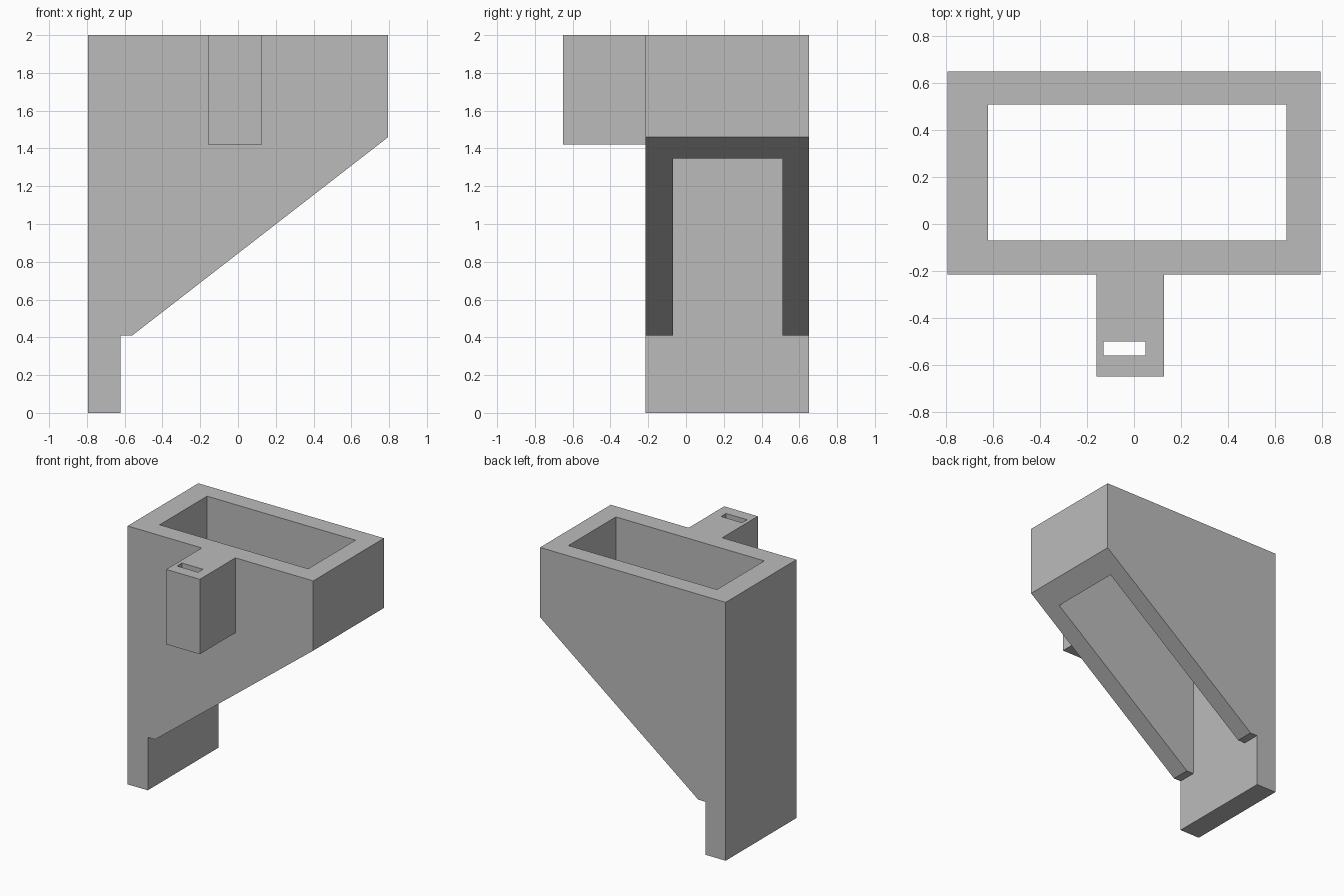
import bpy
import bmesh

if "Cube" in bpy.data.objects:
    bpy.data.objects.remove(bpy.data.objects["Cube"], do_unlink=True)

grey = bpy.data.materials.new("plain grey")
grey.use_nodes = True
colour = (0.5, 0.5, 0.5, 1)
grey.diffuse_color = colour
grey.node_tree.nodes["Principled BSDF"].inputs["Base Color"].default_value = colour


def prism(name, profile, y0, y1):
    """Extrude an x-z outline along y."""
    bm = bmesh.new()
    face = bm.faces.new([bm.verts.new((x, y0, z)) for x, z in profile])
    ext = bmesh.ops.extrude_face_region(bm, geom=[face])
    verts = [g for g in ext["geom"] if isinstance(g, bmesh.types.BMVert)]
    bmesh.ops.translate(bm, verts=verts, vec=(0, y1 - y0, 0))
    bmesh.ops.recalc_face_normals(bm, faces=bm.faces)
    mesh = bpy.data.meshes.new(name)
    bm.to_mesh(mesh)
    bm.free()
    mesh.materials.append(grey)
    obj = bpy.data.objects.new(name, mesh)
    bpy.context.collection.objects.link(obj)
    return obj


def box(name, x0, x1, y0, y1, z0, z1):
    return prism(name, [(x0, z0), (x1, z0), (x1, z1), (x0, z1)], y0, y1)


def combine(target, tool, operation):
    """Apply a boolean and remove the helper."""
    mod = target.modifiers.new(operation, "BOOLEAN")
    mod.operation = operation
    mod.solver = "EXACT"
    mod.object = tool
    tool.hide_render = True
    bpy.context.view_layer.update()
    evaluated = target.evaluated_get(bpy.context.evaluated_depsgraph_get())
    result = bpy.data.meshes.new_from_object(evaluated)
    target.modifiers.clear()
    target.data = result
    bpy.data.objects.remove(tool, do_unlink=True)


# Sloping hopper body with its narrow leg
hopper = prism("hopper_body", [
    (-0.795, 0), (-0.622, 0), (-0.622, 0.41), (-0.56, 0.41),
    (0.795, 1.46), (0.795, 2), (-0.795, 2)], -0.215, 0.65)

# Open shaft from the top through the sloping underside
combine(hopper, box("shaft_cutter", -0.622, 0.65, -0.07, 0.51, 0.2, 2.2), "DIFFERENCE")

# Front mounting block with a vertical slot
block = box("mounting_block", -0.16, 0.128, -0.65, -0.15, 1.42, 2)
combine(block, box("slot_cutter", -0.13, 0.05, -0.56, -0.5, 1.2, 2.2), "DIFFERENCE")
combine(hopper, block, "UNION")
